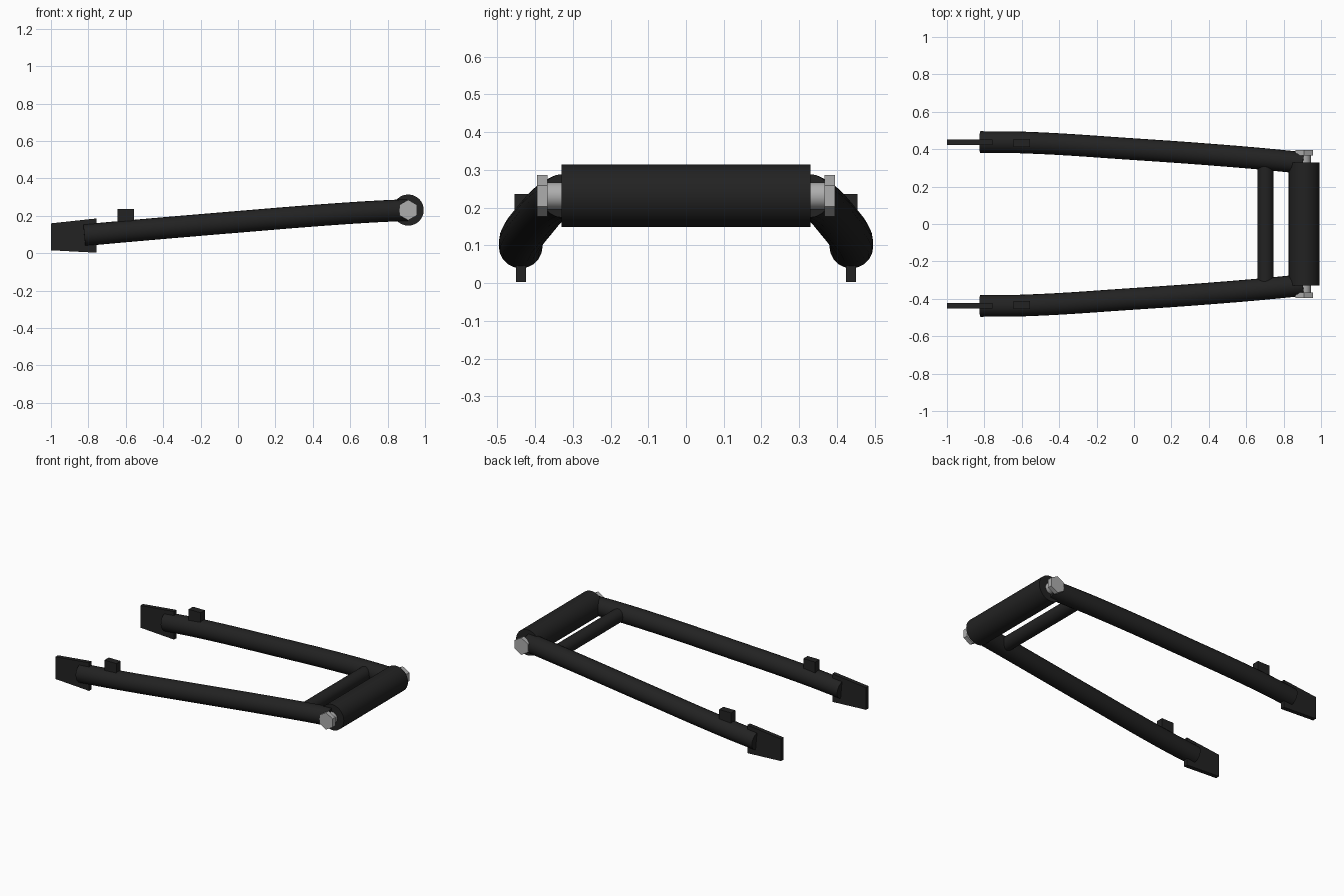
import bpy, bmesh, math
from mathutils import Vector

if "Cube" in bpy.data.objects:
    bpy.data.objects.remove(bpy.data.objects["Cube"])


def material(name, rgb):
    m = bpy.data.materials.new(name)
    m.diffuse_color = (*rgb, 1)
    m.use_nodes = True
    m.node_tree.nodes["Principled BSDF"].inputs["Base Color"].default_value = m.diffuse_color
    return m


BLACK = material("satin black", (0.016, 0.016, 0.016))
STEEL = material("bolt steel", (0.42, 0.42, 0.42))
PIVOT = Vector((0.91, 0, 0.231))


def smooth(ob):
    bpy.ops.object.select_all(action='DESELECT')
    ob.select_set(True)
    bpy.context.view_layer.objects.active = ob
    bpy.ops.object.shade_smooth_by_angle(angle=math.radians(35))


def rod(name, centre, radius, length, mat, sides=40):
    """Cylinder lying along y."""
    bpy.ops.mesh.primitive_cylinder_add(vertices=sides, radius=radius, depth=length)
    ob = bpy.context.object
    ob.name = name
    ob.rotation_euler = (math.pi / 2, 0, 0)
    ob.location = centre
    ob.data.materials.append(mat)
    if sides > 6:
        smooth(ob)
    return ob


def plate(name, profile, y, thickness, mat):
    """Side profile in x/z, extruded along y."""
    bm = bmesh.new()
    face = bm.faces.new([bm.verts.new((x, y - thickness / 2, z)) for x, z in profile])
    ext = bmesh.ops.extrude_face_region(bm, geom=[face])
    verts = [v for v in ext['geom'] if isinstance(v, bmesh.types.BMVert)]
    bmesh.ops.translate(bm, verts=verts, vec=(0, thickness, 0))
    bmesh.ops.recalc_face_normals(bm, faces=bm.faces)
    me = bpy.data.meshes.new(name)
    bm.to_mesh(me)
    bm.free()
    me.materials.append(mat)
    ob = bpy.data.objects.new(name, me)
    bpy.context.collection.objects.link(ob)
    return ob


def tube(name, points, radius, mat):
    """Round tube swept along a smooth path."""
    cu = bpy.data.curves.new(name, 'CURVE')
    cu.dimensions = '3D'
    cu.bevel_depth = radius
    cu.bevel_resolution = 8
    cu.resolution_u = 8
    cu.use_fill_caps = True
    sp = cu.splines.new('BEZIER')
    sp.bezier_points.add(len(points) - 1)
    for bp, p in zip(sp.bezier_points, points):
        bp.co = p
        bp.handle_left_type = bp.handle_right_type = 'AUTO'
    cu.materials.append(mat)
    ob = bpy.data.objects.new(name, cu)
    bpy.context.collection.objects.link(ob)
    bpy.ops.object.select_all(action='DESELECT')
    ob.select_set(True)
    bpy.context.view_layer.objects.active = ob
    bpy.ops.object.convert(target='MESH')
    smooth(bpy.context.object)


# Pivot barrel, its axle, and the cross brace behind it
rod("pivot_barrel", PIVOT, 0.083, 0.66, BLACK, 48)
rod("pivot_axle", PIVOT, 0.036, 0.75, STEEL, 32)
rod("cross_brace", (0.703, 0, 0.22), 0.043, 0.66, BLACK, 32)

ARM = [(-0.822, 0.438, 0.097), (-0.6, 0.436, 0.117), (0.0, 0.4, 0.168),
       (0.5, 0.364, 0.208), (0.75, 0.342, 0.224), (0.905, 0.326, 0.231)]

for side, s in (("right", -1), ("left", 1)):
    # Curved arm
    tube(f"{side}_arm", [(x, s * y, z) for x, y, z in ARM], 0.058, BLACK)
    # Dropout plate at the rear tip
    plate(f"{side}_dropout", [(-1, 0.016), (-0.757, 0.003), (-0.757, 0.186), (-1, 0.16)],
          s * 0.437, 0.027, BLACK)
    # Small mounting block on top of the arm
    plate(f"{side}_mount", [(-0.643, 0.12), (-0.557, 0.12), (-0.557, 0.236), (-0.643, 0.236)],
          s * 0.433, 0.044, BLACK)
    # Hexagonal bolt head with corners pointing up and down
    rod(f"{side}_bolt_head", PIVOT + Vector((0, s * 0.381, 0)), 0.055, 0.028, STEEL, 6)
